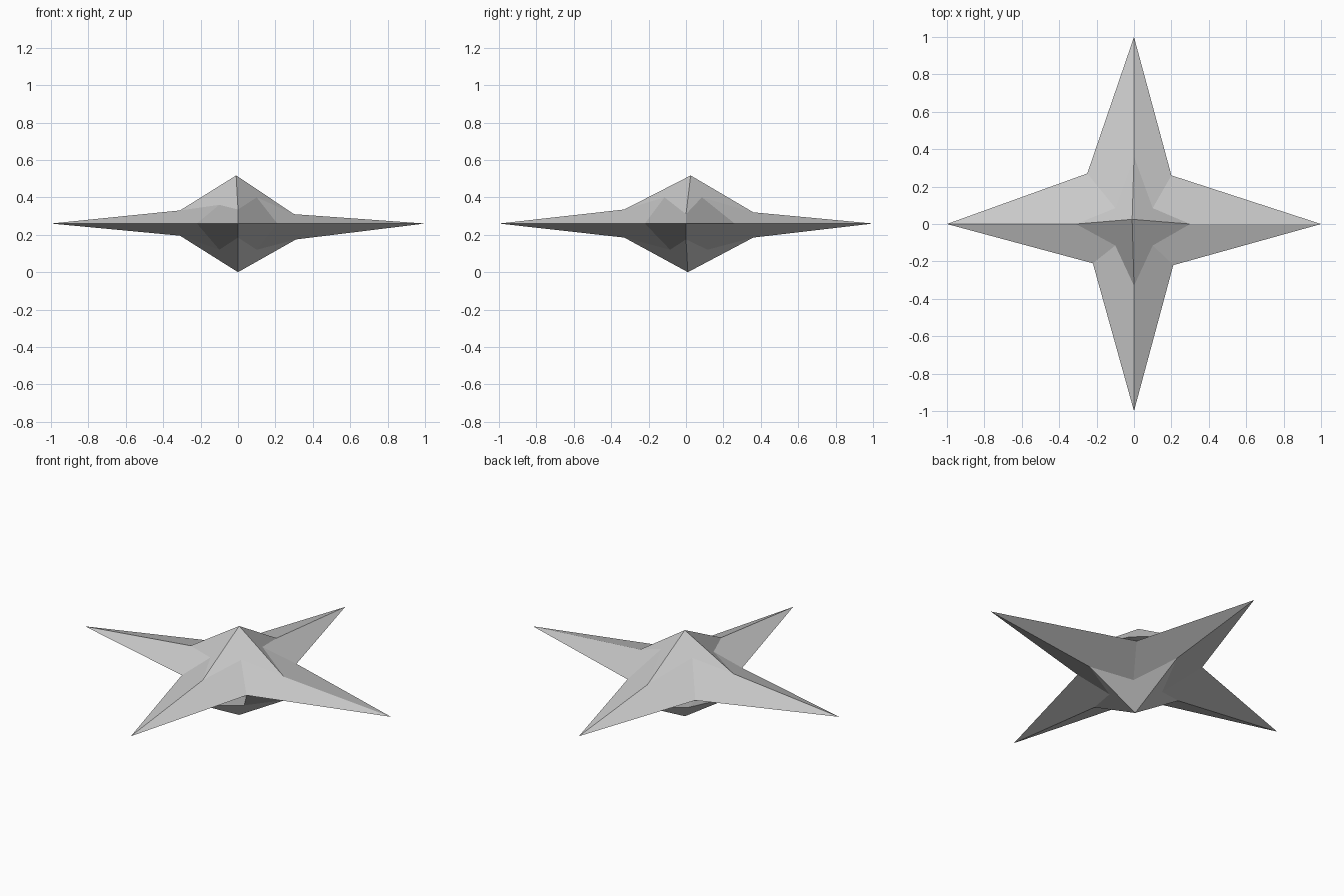
import bpy
import bmesh
from itertools import product
from mathutils import Vector

cube = bpy.data.objects.get("Cube")
if cube:
    bpy.data.objects.remove(cube)

MIDDLE = Vector((0, 0, 0.26))
SIGNS = list(product((1, -1), repeat=2))

# Single stone colour
stone = bpy.data.materials.new("light grey")
stone.use_nodes = True
colour = (0.6, 0.6, 0.6, 1)
stone.diffuse_color = colour
stone.node_tree.nodes["Principled BSDF"].inputs["Base Color"].default_value = colour

bm = bmesh.new()
points = {}


def add_point(key, offset):
    points[key] = bm.verts.new(MIDDLE + Vector(offset))


def sign_key(axes, signs):
    key = [0, 0, 0]
    for axis, sign in zip(axes, signs):
        key[axis] = sign
    return tuple(key)


# Six spike tips: four long ones around, short ones above and below
for sign in (1, -1):
    add_point((sign, 0, 0), (sign, 0, 0))
    add_point((0, sign, 0), (0, sign, 0))
add_point((0, 0, 1), (-0.01, 0.025, 0.257))
add_point((0, 0, -1), (0, 0.01, -0.26))

# Notches between neighbouring spikes, slightly uneven, in each axis plane
notches = {
    (0, 1): [(0.2, 0.26), (0.21, -0.22), (-0.25, 0.27), (-0.22, -0.21)],
    (0, 2): [(0.3, 0.05), (0.31, -0.085), (-0.31, 0.07), (-0.31, -0.065)],
    (1, 2): [(0.36, 0.06), (0.36, -0.075), (-0.33, 0.075), (-0.33, -0.075)],
}
for axes, offsets in notches.items():
    for signs, pair in zip(SIGNS, offsets):
        offset = [0, 0, 0]
        for axis, value in zip(axes, pair):
            offset[axis] = value
        add_point(sign_key(axes, signs), offset)

# Each octant has a centre point and one four-cornered face per spike
for octant in product((1, -1), repeat=3):
    x, y, z = octant
    height = 0.1 if octant == (-1, -1, 1) else 0.14
    add_point(octant, (0.1 * x, 0.1 * y - 0.015 * z, height * z))
    for tip in range(3):
        tip_key = sign_key((tip,), (octant[tip],))
        first, second = [
            sign_key((tip, other), (octant[tip], octant[other]))
            for other in range(3) if other != tip
        ]
        # Long spikes fold between their notches, short ones along the tip
        corners = [first, tip_key, second, octant]
        if tip == 2:
            corners = [tip_key, second, octant, first]
        bm.faces.new([points[key] for key in corners])

bmesh.ops.recalc_face_normals(bm, faces=bm.faces)
mesh = bpy.data.meshes.new("spiked_star")
bm.to_mesh(mesh)
bm.free()
mesh.materials.append(stone)
star = bpy.data.objects.new("spiked_star", mesh)
bpy.context.collection.objects.link(star)
